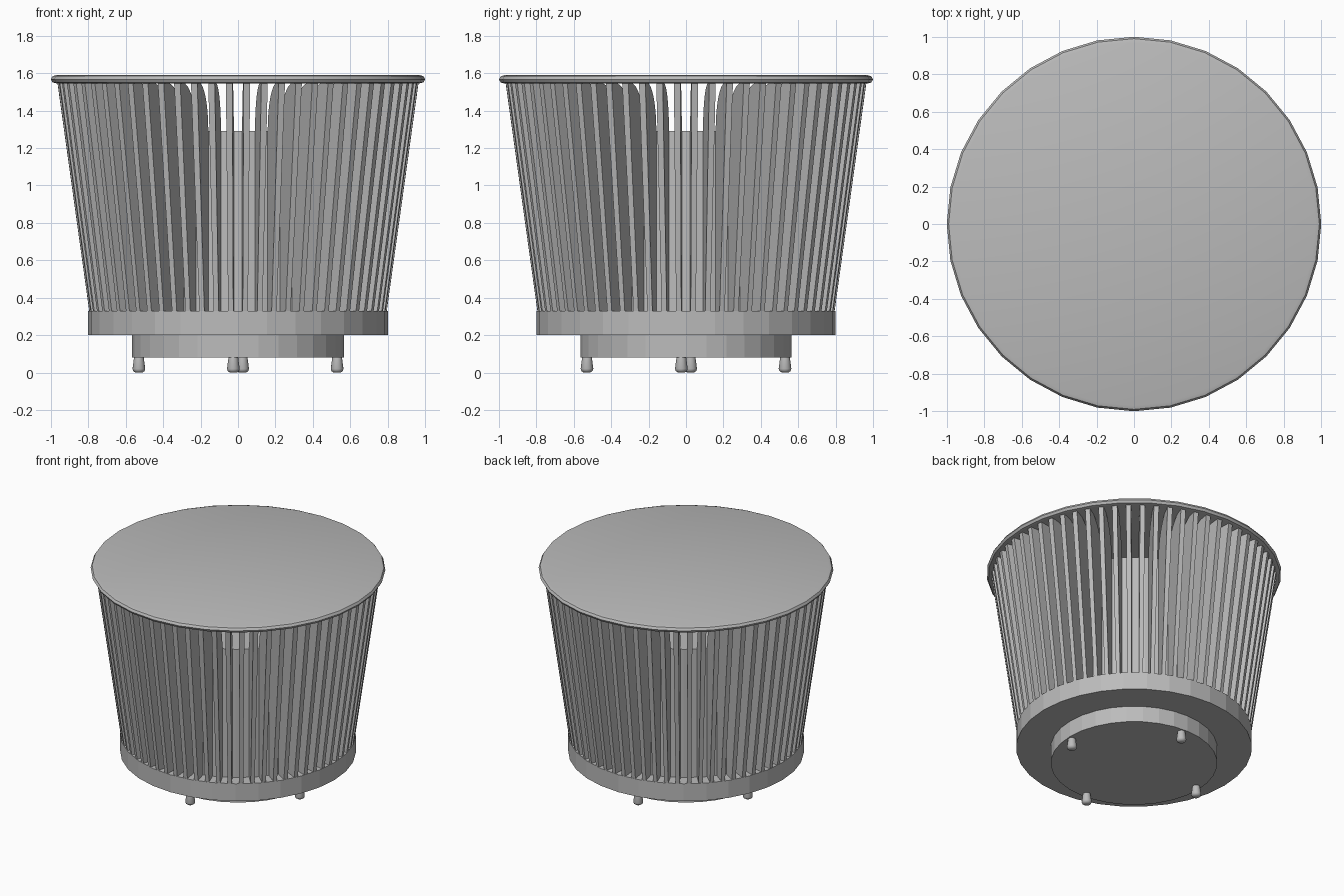
import bpy, bmesh, math
from math import sin, cos, pi

cube = bpy.data.objects.get("Cube")
if cube:
    bpy.data.objects.remove(cube, do_unlink=True)

grey = bpy.data.materials.new("metal_grey")
grey.use_nodes = True
GREY = (0.5, 0.5, 0.5, 1)
grey.diffuse_color = GREY
grey.node_tree.nodes["Principled BSDF"].inputs["Base Color"].default_value = GREY


def finish(name, bm):
    bmesh.ops.recalc_face_normals(bm, faces=bm.faces)
    mesh = bpy.data.meshes.new(name)
    bm.to_mesh(mesh)
    bm.free()
    mesh.materials.append(grey)
    obj = bpy.data.objects.new(name, mesh)
    bpy.context.collection.objects.link(obj)
    return obj


def lathe(name, profile, sides, x=0, y=0, smooth=False):
    """Capped solid of revolution from (radius, height) points."""
    bm = bmesh.new()
    rings = [[bm.verts.new((x + r * cos(2 * pi * i / sides), y + r * sin(2 * pi * i / sides), z))
              for i in range(sides)] for r, z in profile]
    for low, high in zip(rings, rings[1:]):
        for i in range(sides):
            j = (i + 1) % sides
            bm.faces.new((low[i], low[j], high[j], high[i]))
    bm.faces.new(rings[0])
    bm.faces.new(rings[-1])
    obj = finish(name, bm)
    if smooth:
        bpy.ops.object.select_all(action='DESELECT')
        obj.select_set(True)
        bpy.context.view_layer.objects.active = obj
        bpy.ops.object.shade_smooth_by_angle(angle=math.radians(40))
    return obj


# Stepped base and hidden core
lathe("lower_base", [(0.565, 0.08), (0.565, 0.2)], 32)
lathe("base_ring", [(0.8, 0.2), (0.8, 0.33)], 32)
CORE, CORE_TOP = 0.7, 1.29
lathe("core", [(CORE, 0.33), (CORE, CORE_TOP)], 32)

# Top plate with a rounded rim
lathe("top_plate", [(0.97, 1.545), (0.99, 1.55), (1.0, 1.567), (0.99, 1.584), (0.97, 1.59)],
      32, smooth=True)

# Radial fins: slanted outer edge, inner edge sweeping outward above the core
FINS, TOP, TIP = 64, 1.55, 0.93
outline = [(CORE - 0.02, 0.33), (0.795, 0.33), (0.965, TOP)]
for k in range(8, -1, -1):
    a = k / 8 * pi / 2
    outline.append((CORE + (TIP - CORE) * (1 - cos(a)), CORE_TOP + (TOP - CORE_TOP) * sin(a)))
outline.append((CORE - 0.02, CORE_TOP))

bm = bmesh.new()
for n in range(FINS):
    a = (n + 0.5) * 2 * pi / FINS
    sides = []
    for s in (-1, 1):
        ring = []
        for r, z in outline:
            half = s * (0.012 + 0.02 * (r - CORE))
            ring.append(bm.verts.new((r * cos(a) - half * sin(a), r * sin(a) + half * cos(a), z)))
        bm.faces.new(ring)
        sides.append(ring)
    left, right = sides
    for i in range(len(outline)):
        j = (i + 1) % len(outline)
        bm.faces.new((left[i], left[j], right[j], right[i]))
finish("fins", bm)

# Four small rounded feet
for n in range(4):
    a = n * pi / 2 - 0.047
    lathe(f"foot_{n + 1}", [(0.018, 0), (0.03, 0.008), (0.034, 0.02), (0.026, 0.08)], 16,
          0.53 * cos(a), 0.53 * sin(a), smooth=True)
